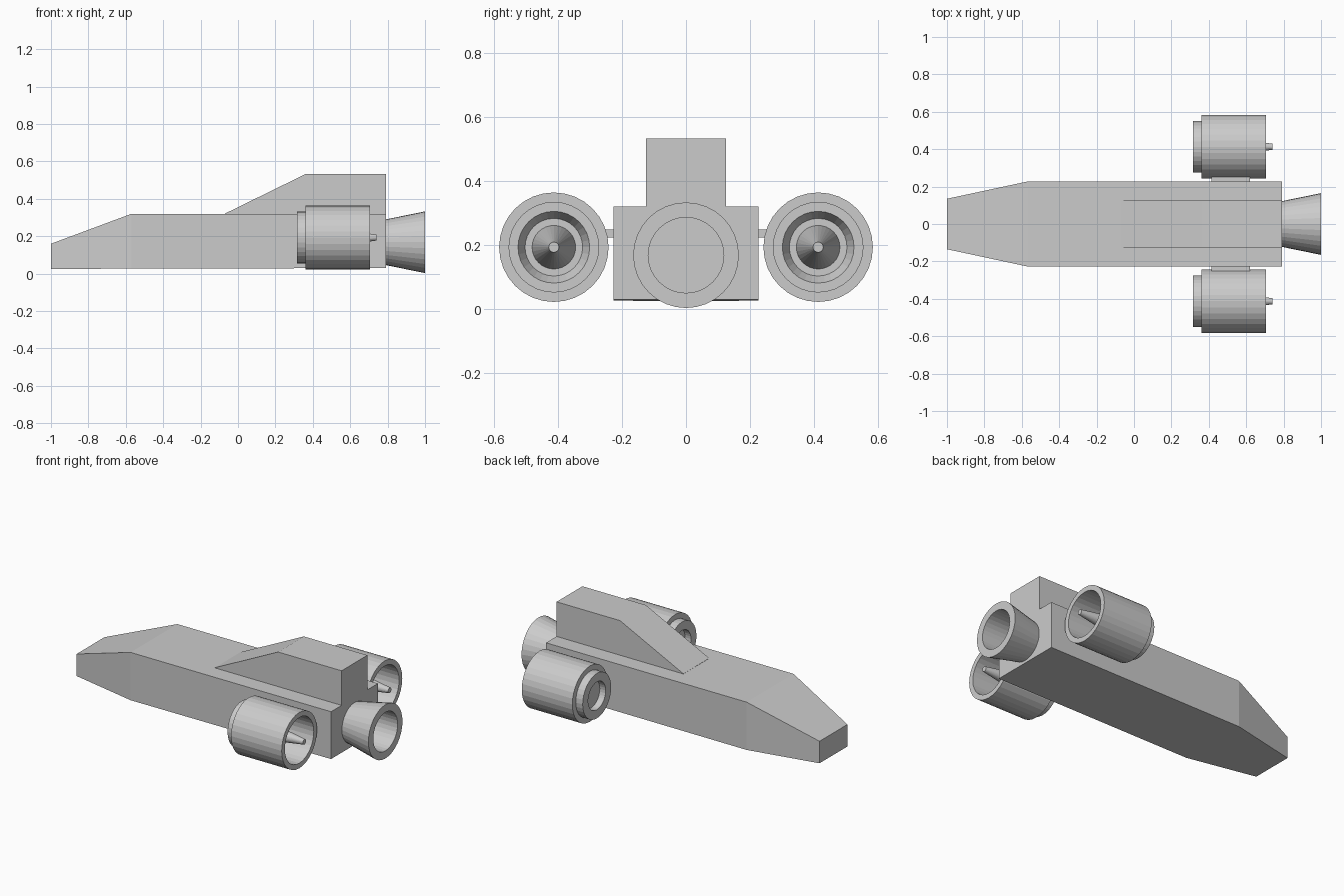
import bpy, bmesh, math

if "Cube" in bpy.data.objects:
    bpy.data.objects.remove(bpy.data.objects["Cube"])

grey = bpy.data.materials.new("plain_grey")
grey.diffuse_color = (0.6, 0.6, 0.6, 1)
grey.use_nodes = True
grey.node_tree.nodes["Principled BSDF"].inputs["Base Color"].default_value = grey.diffuse_color


def finish(name, bm):
    bmesh.ops.recalc_face_normals(bm, faces=bm.faces[:])
    me = bpy.data.meshes.new(name)
    bm.to_mesh(me)
    bm.free()
    me.materials.append(grey)
    ob = bpy.data.objects.new(name, me)
    bpy.context.collection.objects.link(ob)
    return ob


def loft(name, sections):
    """Box sections along x: (x, half width, bottom z, top z)."""
    bm = bmesh.new()
    rings = [[bm.verts.new((x, sy * w, z)) for sy, z in
              ((-1, z0), (1, z0), (1, z1), (-1, z1))] for x, w, z0, z1 in sections]
    for a, b in zip(rings, rings[1:]):
        for i in range(4):
            j = (i + 1) % 4
            bm.faces.new((a[i], a[j], b[j], b[i]))
    bm.faces.new(rings[0])
    bm.faces.new(rings[-1])
    return finish(name, bm)


def lathe(name, profile, y, z, n=32):
    """Spin an (x, radius) profile, starting and ending on the axis, about x."""
    bm = bmesh.new()
    rings = []
    for x, r in profile:
        if r == 0:
            rings.append([bm.verts.new((x, y, z))] * n)
        else:
            rings.append([bm.verts.new((x, y + r * math.cos(2 * math.pi * i / n),
                                        z + r * math.sin(2 * math.pi * i / n)))
                          for i in range(n)])
    for a, b in zip(rings, rings[1:]):
        for i in range(n):
            j = (i + 1) % n
            bm.faces.new(dict.fromkeys((a[i], a[j], b[j], b[i])))
    return finish(name, bm)


def box(name, x0, x1, y0, y1, z0, z1):
    bm = bmesh.new()
    bmesh.ops.create_cube(bm, size=1)
    for v in bm.verts:
        v.co = (x1 if v.co.x > 0 else x0, y1 if v.co.y > 0 else y0,
                z1 if v.co.z > 0 else z0)
    return finish(name, bm)


# Main body with tapered nose
loft("hull", [(-1.0, 0.135, 0.025, 0.16), (-0.57, 0.227, 0.027, 0.32),
              (0.79, 0.227, 0.03, 0.32)])

# Raised rear block with sloping front
loft("upper_block", [(-0.07, 0.125, 0.315, 0.321), (0.36, 0.125, 0.315, 0.532),
                     (0.79, 0.125, 0.315, 0.532)])

# Central rear nozzle, hollow
lathe("rear_nozzle", [(0.78, 0), (0.78, 0.12), (1.0, 0.165), (1.0, 0.118),
                      (0.80, 0.118), (0.80, 0)], 0, 0.168)

# Side engines: intake ring, casing, hollow rear and inner cone, with pylons
engine = [(0.355, 0), (0.355, 0.085), (0.315, 0.085), (0.315, 0.138),
          (0.362, 0.138), (0.362, 0.171), (0.705, 0.171), (0.705, 0.14),
          (0.42, 0.14), (0.42, 0.112), (0.375, 0.09), (0.375, 0.068),
          (0.74, 0.016), (0.74, 0)]
for side, s in (("left", 1), ("right", -1)):
    lathe(side + "_engine", engine, s * 0.413, 0.193)
    box(side + "_pylon", 0.415, 0.62, *sorted((s * 0.22, s * 0.262)), 0.223, 0.248)
